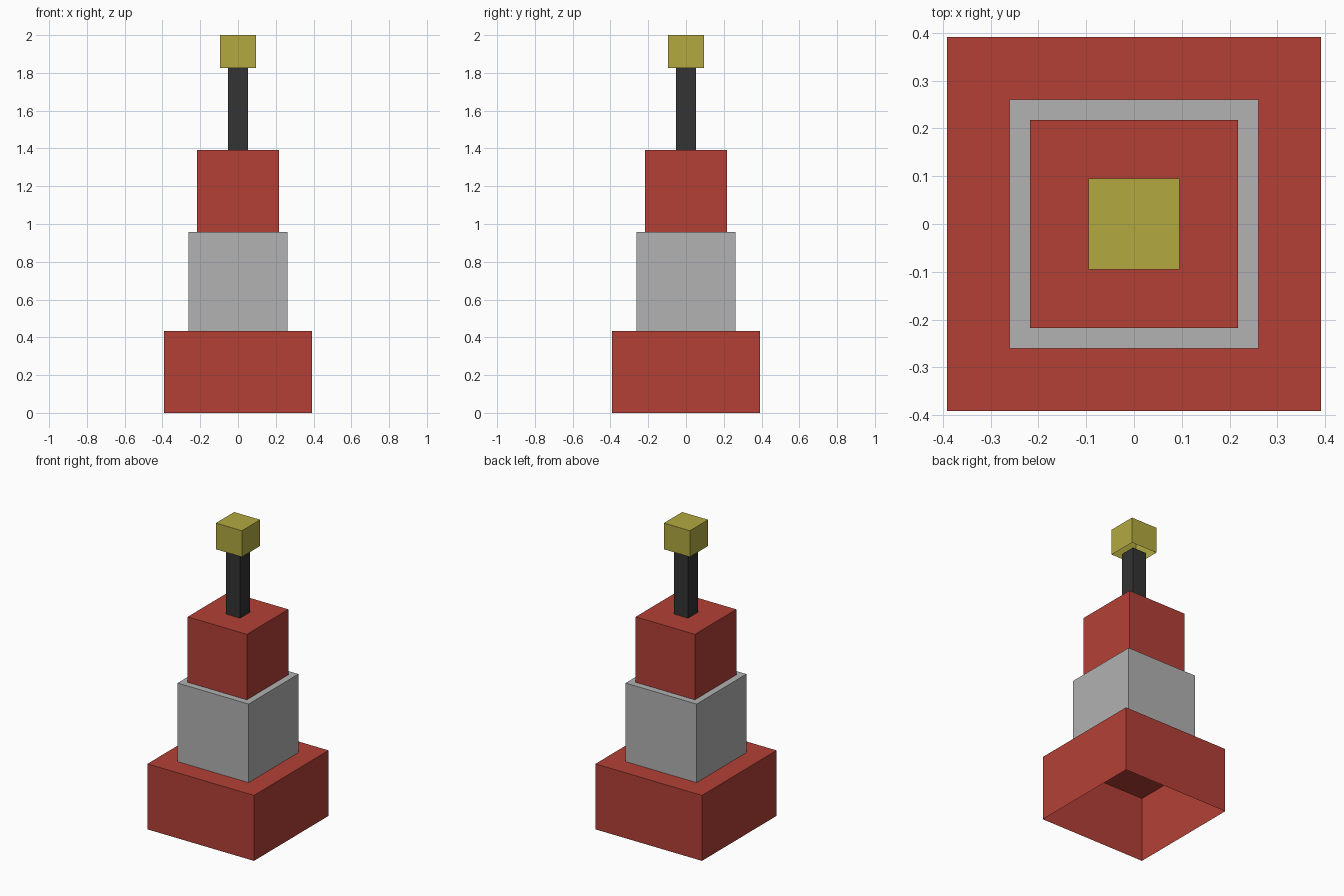
import bpy
import bmesh

if "Cube" in bpy.data.objects:
    bpy.data.objects.remove(bpy.data.objects["Cube"])

U = 2 / 23  # module: the tower is 23 modules tall


def material(name, rgb):
    m = bpy.data.materials.new(name)
    m.diffuse_color = (*rgb, 1)
    m.use_nodes = True
    m.node_tree.nodes["Principled BSDF"].inputs["Base Color"].default_value = m.diffuse_color
    return m


red = material("red", (0.451, 0.051, 0.037))
grey = material("light grey", (0.445, 0.445, 0.445))
black = material("charcoal", (0.033, 0.033, 0.033))
yellow = material("yellow", (0.445, 0.397, 0.051))


def open_box(name, width, bottom, height, mat):
    """Square box with a closed top and an open underside."""
    bm = bmesh.new()
    bmesh.ops.create_cube(bm, size=1)
    under = [f for f in bm.faces if f.normal.z < -0.5]
    bmesh.ops.delete(bm, geom=under, context='FACES_ONLY')
    for v in bm.verts:
        v.co = (v.co.x * width, v.co.y * width, bottom + (v.co.z + 0.5) * height)
    mesh = bpy.data.meshes.new(name)
    bm.to_mesh(mesh)
    bm.free()
    mesh.materials.append(mat)
    bpy.context.collection.objects.link(bpy.data.objects.new(name, mesh))


# Stacked tiers from the ground up: name, width, height (modules), colour
z = 0
for name, width, height, mat in [
    ("base", 9, 5, red),
    ("middle_tier", 6, 6, grey),
    ("upper_tier", 5, 5, red),
    ("pole", 1.2, 5, black),
    ("lamp", 2.2, 2, yellow),
]:
    open_box(name, width * U, z * U, height * U, mat)
    z += height
